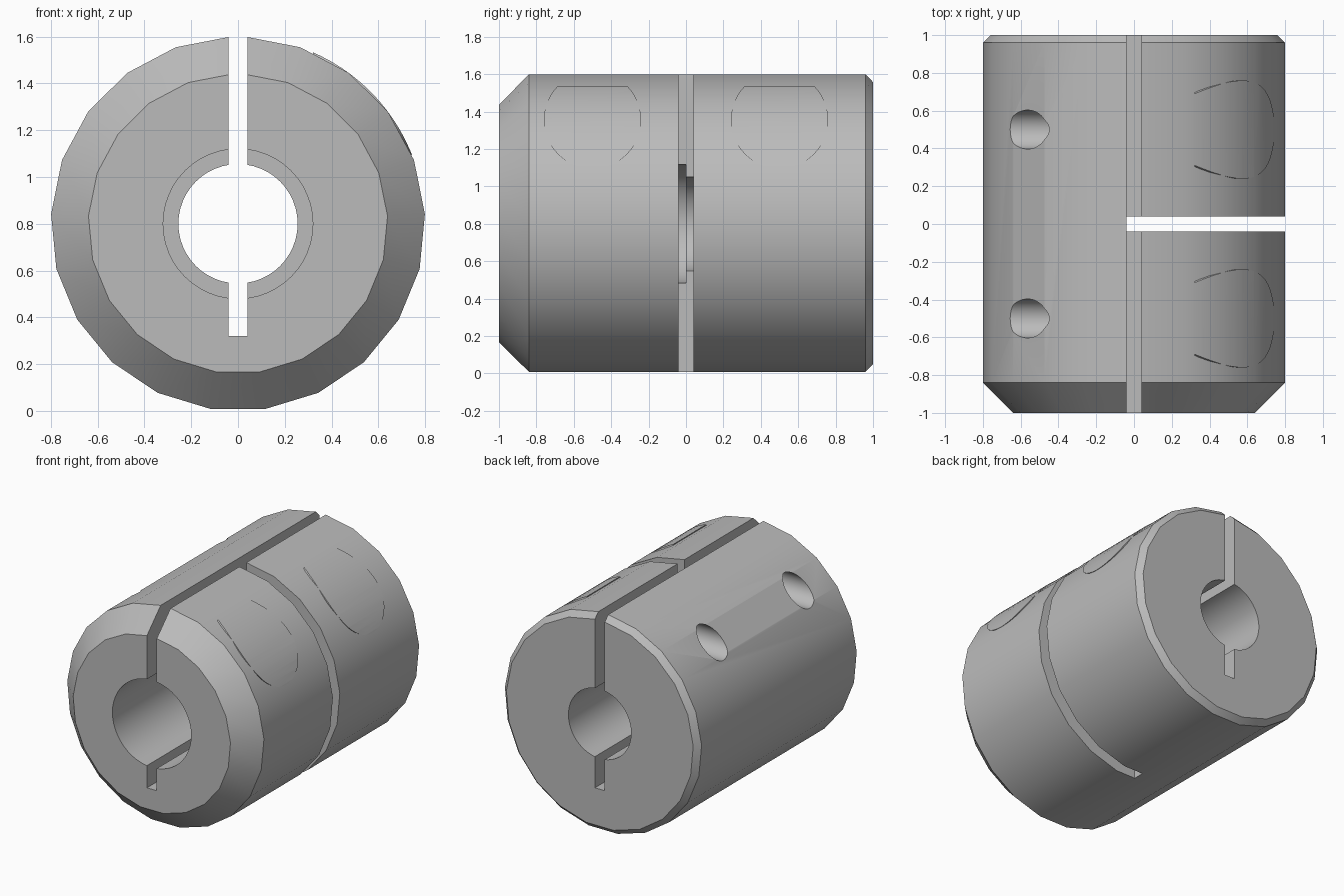
import bpy
import bmesh
from math import asin, cos, sin, pi
from mathutils import Matrix

if "Cube" in bpy.data.objects:
    bpy.data.objects.remove(bpy.data.objects["Cube"], do_unlink=True)

R = 0.8          # outer radius, also the height of the axis
GAP = 0.04       # half width of the slots
SCREW_Z = 1.355  # height of the clamp screw axes

steel = bpy.data.materials.new("steel grey")
steel.use_nodes = True
steel.diffuse_color = (0.5, 0.5, 0.5, 1)
steel.node_tree.nodes["Principled BSDF"].inputs["Base Color"].default_value = (0.5, 0.5, 0.5, 1)


def add_object(name, bm):
    bmesh.ops.recalc_face_normals(bm, faces=bm.faces)
    mesh = bpy.data.meshes.new(name)
    bm.to_mesh(mesh)
    bm.free()
    mesh.materials.append(steel)
    obj = bpy.data.objects.new(name, mesh)
    bpy.context.collection.objects.link(obj)
    return obj


def lathe(name, profile, angles):
    """Solid along y from (y, radius) pairs, with a vertex at each angle from the top."""
    bm = bmesh.new()
    rings = [[bm.verts.new((r * sin(a), y, R + r * cos(a))) for a in angles]
             for y, r in profile]
    for lower, upper in zip(rings, rings[1:]):
        for i in range(len(angles)):
            j = (i + 1) % len(angles)
            bm.faces.new((lower[i], lower[j], upper[j], upper[i]))
    bm.faces.new(rings[0])
    bm.faces.new(rings[-1])
    return add_object(name, bm)


def box(name, low, high):
    bm = bmesh.new()
    bmesh.ops.create_cube(bm, size=1)
    for v in bm.verts:
        v.co = [h if c > 0 else l for c, l, h in zip(v.co, low, high)]
    return add_object(name, bm)


def rod_x(name, radius, x0, x1, y):
    bm = bmesh.new()
    bmesh.ops.create_cone(
        bm, cap_ends=True, segments=48, radius1=radius, radius2=radius, depth=x1 - x0,
        matrix=Matrix.Translation(((x0 + x1) / 2, y, SCREW_Z)) @ Matrix.Rotation(pi / 2, 4, 'Y'))
    return add_object(name, bm)


def combine(target, tool, operation='DIFFERENCE'):
    mod = target.modifiers.new("cut", 'BOOLEAN')
    mod.operation = operation
    mod.solver = 'EXACT'
    mod.object = tool
    bpy.context.view_layer.objects.active = target
    bpy.ops.object.modifier_apply(modifier=mod.name)
    bpy.data.objects.remove(tool, do_unlink=True)


def circle(n):
    return [2 * pi * i / n for i in range(n)]


# Chamfered body: facets spread evenly from one lip of the clamp slot to the other
start = asin(0.035 / R)
facets = 21
body_angles = [start + i * (2 * pi - 2 * start) / facets for i in range(facets + 1)]
body = lathe("clamp_body", [(-1, 0.64), (-0.84, R), (0.96, R), (1, 0.76)], body_angles)

# Stepped bore, wider at the front
combine(body, lathe("front_bore", [(-1.1, 0.32), (0, 0.32)], circle(48)))
combine(body, lathe("back_bore", [(-0.1, 0.255), (1.1, 0.255)], circle(48)))

# Lengthwise clamp slot and the cross slot through the left half
combine(body, box("clamp_slot", (-GAP, -1.2, 0.32), (GAP, 1.2, 2)))
combine(body, box("cross_slot", (-GAP, -GAP, -0.2), (1, GAP, 2)))

# Screw holes on the right, flush screw seats on the left
parts = [body]
for label, y in (("front", -0.5), ("back", 0.5)):
    combine(body, rod_x("screw_hole", 0.103, -0.9, 0, y))
    seat = rod_x(label + "_screw_seat", 0.26, 0.32, 0.9, y)
    combine(seat, lathe("outer_round", [(-1, R), (1, R)], circle(96)), 'INTERSECT')
    parts.append(seat)

# Smooth curved walls, crisp edges
bpy.ops.object.select_all(action='DESELECT')
for part in parts:
    part.select_set(True)
bpy.context.view_layer.objects.active = body
bpy.ops.object.shade_smooth_by_angle(angle=pi / 6)
